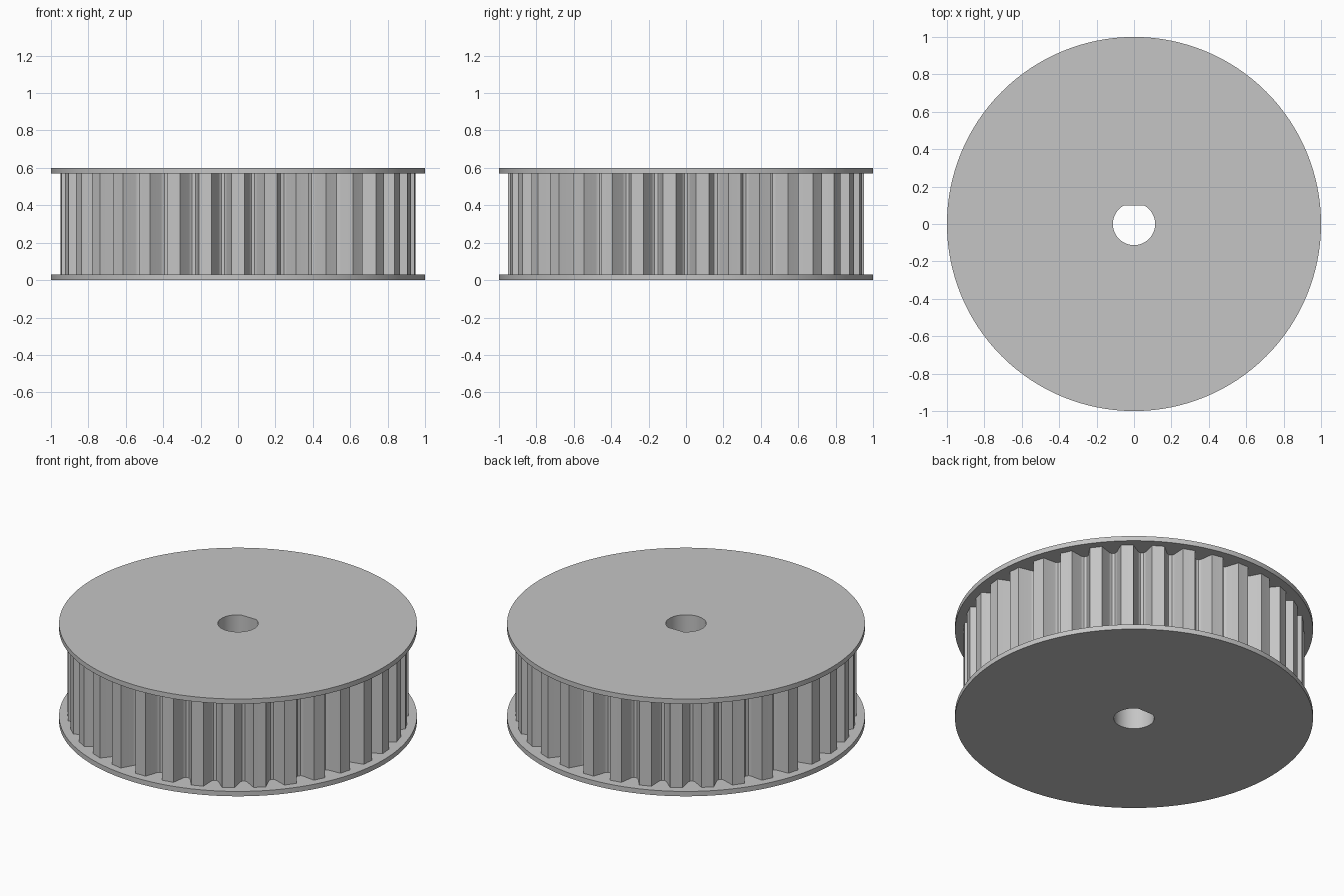
import bpy
import bmesh
from math import sin, cos, pi, radians, asin

if "Cube" in bpy.data.objects:
    bpy.data.objects.remove(bpy.data.objects["Cube"], do_unlink=True)

TEETH = 34
TIP_R = 0.95
BORE_R = 0.113
BORE_FLAT = 0.1
FLANGE = 0.03
HEIGHT = 0.6

grey = bpy.data.materials.new("plain_grey")
grey.use_nodes = True
grey.diffuse_color = (0.56, 0.56, 0.56, 1)
grey.node_tree.nodes["Principled BSDF"].inputs["Base Color"].default_value = grey.diffuse_color


def circle(radius, count):
    return [(radius * cos(2 * pi * i / count), radius * sin(2 * pi * i / count)) for i in range(count)]


def d_bore(count=48):
    # Round bore closed by a straight flat on the +y side
    start = pi - asin(BORE_FLAT / BORE_R)
    sweep = 2 * pi - (pi - 2 * asin(BORE_FLAT / BORE_R))
    return [(BORE_R * cos(start + sweep * i / count), BORE_R * sin(start + sweep * i / count))
            for i in range(count + 1)]


def toothed_outline():
    # One groove: (half width, depth), mirrored, then repeated round the rim
    half = [(0.053, 0), (0.022, 0.07), (0.017, 0.079), (0.009, 0.085)]
    groove = [(-w, d) for w, d in half] + [(w, d) for w, d in reversed(half)]
    points = []
    for i in range(TEETH):
        a = 2 * pi * i / TEETH
        for w, d in groove:
            r = TIP_R - d
            points.append((r * cos(a) - w * sin(a), r * sin(a) + w * cos(a)))
        # Middle of the tooth tip
        a += pi / TEETH
        points.append((TIP_R * cos(a), TIP_R * sin(a)))
    return points


def bored_prism(name, outline, z0, z1):
    bm = bmesh.new()
    edges = []
    for loop in (outline, d_bore()):
        verts = [bm.verts.new((x, y, z0)) for x, y in loop]
        edges += [bm.edges.new((v, verts[i - 1])) for i, v in enumerate(verts)]
    bmesh.ops.triangle_fill(bm, edges=edges, use_beauty=True, use_dissolve=False)
    extruded = bmesh.ops.extrude_face_region(bm, geom=bm.faces[:], use_keep_orig=True)
    top = [g for g in extruded["geom"] if isinstance(g, bmesh.types.BMVert)]
    bmesh.ops.translate(bm, verts=top, vec=(0, 0, z1 - z0))
    bmesh.ops.recalc_face_normals(bm, faces=bm.faces[:])
    mesh = bpy.data.meshes.new(name)
    bm.to_mesh(mesh)
    bm.free()
    mesh.materials.append(grey)
    obj = bpy.data.objects.new(name, mesh)
    bpy.context.collection.objects.link(obj)
    bpy.ops.object.select_all(action="DESELECT")
    obj.select_set(True)
    bpy.context.view_layer.objects.active = obj
    bpy.ops.object.shade_smooth_by_angle(angle=radians(35))
    return obj


# Toothed wheel between two flat flanges
bored_prism("lower_flange", circle(1, 128), 0, FLANGE)
bored_prism("toothed_wheel", toothed_outline(), FLANGE, HEIGHT - FLANGE)
bored_prism("upper_flange", circle(1, 128), HEIGHT - FLANGE, HEIGHT)
